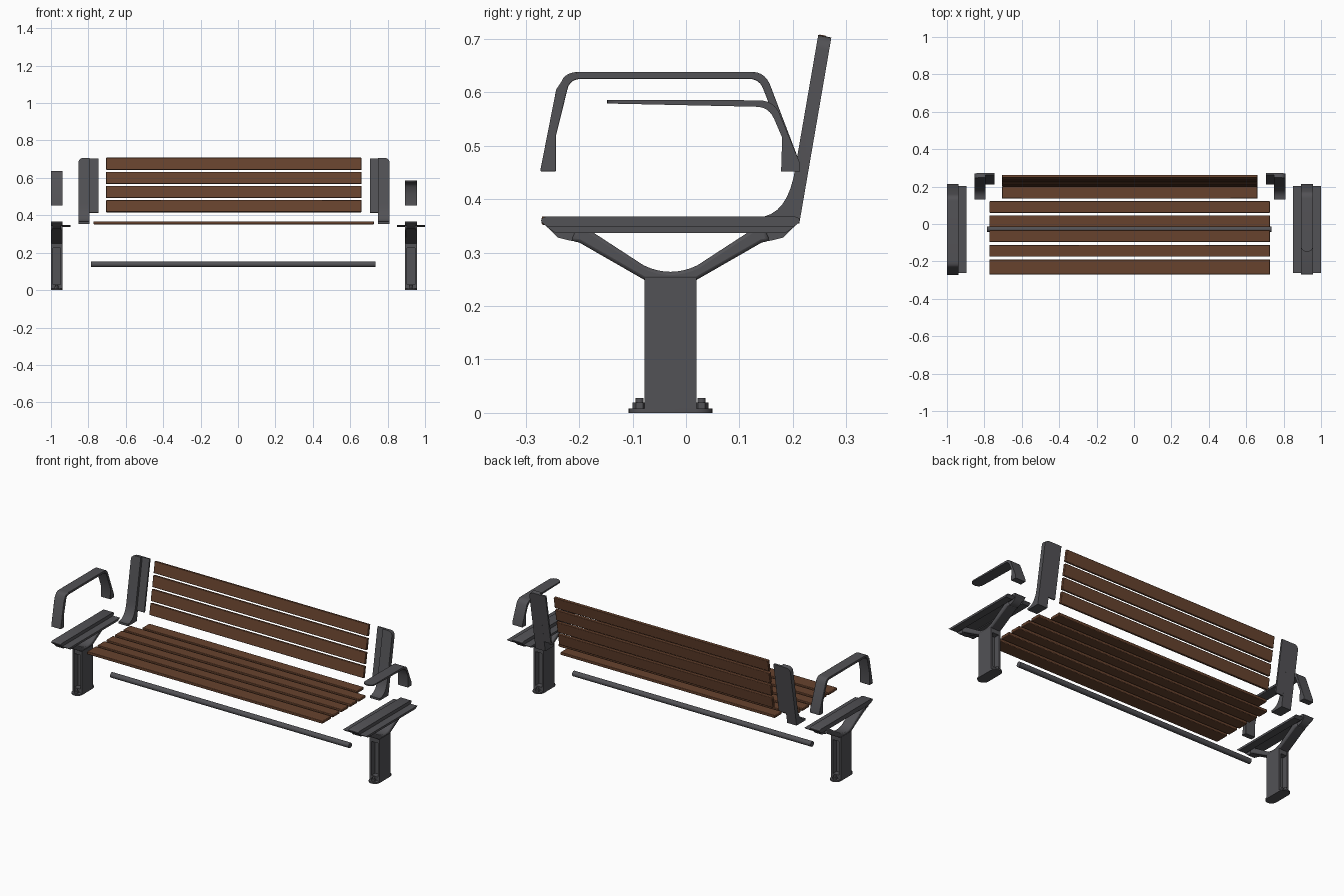
import bpy, bmesh, math
from mathutils import Vector, Matrix

if "Cube" in bpy.data.objects:
    bpy.data.objects.remove(bpy.data.objects["Cube"])

def material(name, rgb):
    m = bpy.data.materials.new(name)
    m.diffuse_color = (*rgb, 1)
    m.use_nodes = True
    m.node_tree.nodes["Principled BSDF"].inputs["Base Color"].default_value = m.diffuse_color
    return m

METAL = material("dark grey metal", (0.085, 0.084, 0.092))
WOOD = material("brown wood", (0.135, 0.055, 0.027))

def finish(bm, name, mat):
    bmesh.ops.recalc_face_normals(bm, faces=bm.faces)
    me = bpy.data.meshes.new(name)
    bm.to_mesh(me)
    bm.free()
    me.materials.append(mat)
    ob = bpy.data.objects.new(name, me)
    bpy.context.collection.objects.link(ob)
    bpy.ops.object.select_all(action='DESELECT')
    ob.select_set(True)
    bpy.context.view_layer.objects.active = ob
    bpy.ops.object.shade_smooth_by_angle(angle=math.radians(35))
    return ob

def add_prism(bm, pts, x0, x1):
    """Extrude a (y, z) outline from x0 to x1."""
    f = bm.faces.new([bm.verts.new((x0, y, z)) for y, z in pts])
    r = bmesh.ops.extrude_face_region(bm, geom=[f])
    vs = [v for v in r['geom'] if isinstance(v, bmesh.types.BMVert)]
    bmesh.ops.translate(bm, vec=(x1 - x0, 0, 0), verts=vs)

def rect(y0, y1, z0, z1):
    return [(y0, z0), (y1, z0), (y1, z1), (y0, z1)]

def add_cyl(bm, c, r, h, n, axis='Z'):
    m = Matrix.Translation(c)
    if axis == 'X':
        m = m @ Matrix.Rotation(math.pi / 2, 4, 'Y')
    bmesh.ops.create_cone(bm, cap_ends=True, segments=n, radius1=r, radius2=r, depth=h, matrix=m)

def curve(a, b, c, n=6):
    """Quadratic curve from a to c pulled towards b."""
    return [tuple((1-t)**2*p + 2*t*(1-t)*q + t*t*s for p, q, s in zip(a, b, c))
            for t in (i / n for i in range(n + 1))]

def prism(name, pts, x0, x1, mat, bevel=0.0):
    bm = bmesh.new()
    add_prism(bm, pts, x0, x1)
    ob = finish(bm, name, mat)
    if bevel:
        b = ob.modifiers.new("soft edges", 'BEVEL')
        b.width, b.segments, b.limit_method = bevel, 2, 'ANGLE'
        b.angle_limit = math.radians(40)
    return ob

# seat slats: the front one is wider, the rear one fits between the back brackets
for i, (y0, y1) in enumerate([(-.27, -.19), (-.175, -.112), (-.096, -.033),
                              (-.017, .046), (.06, .122), (.136, .2)]):
    x0, x1 = (-.705, .66) if i == 5 else (-.773, .727)
    prism(f"seat_slat_{i+1}", rect(y0, y1, .352, .368), x0, x1, WOOD, .003)

# leaning back: u is distance up the lean, w is depth behind the front face
TILT = math.radians(9.8)
def lean(u, w):
    return (.1875 + u*math.sin(TILT) + w*math.cos(TILT),
            .36 + u*math.cos(TILT) - w*math.sin(TILT))

def lean_rect(u0, u1, w0, w1):
    return [lean(u0, w0), lean(u1, w0), lean(u1, w1), lean(u0, w1)]

for i in range(4):
    u = .059 + i * .0765
    prism(f"back_slat_{i+1}", lean_rect(u, u + .065, 0, .016), -.705, .66, WOOD, .003)

# back brackets: post with a curved foot, plus a thin flange behind the slats
def back_bracket(name, outer, inner, tip):
    bm = bmesh.new()
    foot = curve((.132, .366), (.192, .366), lean(.105, 0), 8)
    add_prism(bm, [(.132, .354)] + foot + [lean(.352, 0), lean(.352, .025), (.212, .354)], outer, inner)
    edge = [e for e in bm.edges if all(v.co.z > .65 and abs(v.co.x - outer) < 1e-5 for v in e.verts)]
    bmesh.ops.bevel(bm, geom=edge, offset=.024, segments=5, profile=.5, affect='EDGES')
    add_prism(bm, lean_rect(.058, .352, .015, .025), inner, tip)
    finish(bm, name, METAL)

back_bracket("left_back_bracket", -.853, -.793, -.747)
back_bracket("right_back_bracket", .81, .748, .705)

# tie bar
bm = bmesh.new()
add_cyl(bm, (-.025, -.028, .138), .015, 1.52, 24, 'X')
finish(bm, "tie_bar", METAL)

# leg frames
MID = -.029
def mirror(pts):
    return [(2*MID - y, z) for y, z in reversed(pts)]

def leg(name, x0, x1, sides):
    xm = (x0 + x1) / 2
    # post: two cheeks and a web, open at the front and back
    bm = bmesh.new()
    for a, b in ((x0, x0 + .011), (x1 - .011, x1)):
        add_prism(bm, rect(-.078, .02, .008, .252), a, b)
    add_prism(bm, rect(MID - .015, MID + .015, .008, .25), x0 + .01, x1 - .01)
    for z0, z1 in ((.008, .03), (.225, .252)):
        add_prism(bm, rect(-.076, .018, z0, z1), x0 + .01, x1 - .01)
    finish(bm, name + "_post", METAL)

    # forked arms with a rounded valley
    left = [(-.205, .345), (-.215, .322), (-.2, .319), (-.078, .249)]
    valley = curve((MID - .05, .276), (MID, .252), (MID + .05, .276), 8)
    pts = left + mirror(left) + list(reversed(valley))
    pts[8:8] = [(2*MID + .185, .345)]
    pts.append((-.185, .345))
    # drop repeated points that close the outline
    clean = []
    for p in pts:
        if not clean or math.dist(p, clean[-1]) > .004:
            clean.append(p)
    prism(name + "_arms", clean, x0, x1, METAL, .006)

    # seat rail with rounded tips
    tip = [(-.19, .342), (-.235, .342)] + curve((-.255, .346), (-.285, .362), (-.26, .368), 6)
    prism(name + "_seat_rail", list(reversed(tip + mirror(tip))), x0, x1, METAL)
    end = [(-.215, .322), (-.24, .328), (-.262, .35), (-.19, .35), (-.19, .322)]
    for s, e in (("front", end), ("rear", mirror(end))):
        prism(f"{name}_{s}_lug", e, x0 + .008, x1 - .008, METAL)

    # low flanges that carry the slats
    for s in sides:
        xa = x0 if s < 0 else x1
        prism(f"{name}_flange_{'left' if s < 0 else 'right'}",
              [(-.262, .349), (-.245, .337), (.187, .337), (.204, .349)],
              xa, xa + s * .043, METAL)

    # rounded base plate with bolts
    bm = bmesh.new()
    r = (x1 - x0) / 2
    ring = [(xm + r*math.cos(a), .05 - r + r*math.sin(a)) for a in [math.pi*i/10 for i in range(11)]]
    ring += [(2*xm - x, 2*MID - y) for x, y in ring]
    f = bm.faces.new([bm.verts.new((x, y, 0)) for x, y in ring])
    g = bmesh.ops.extrude_face_region(bm, geom=[f])
    bmesh.ops.translate(bm, vec=(0, 0, .008), verts=[v for v in g['geom'] if isinstance(v, bmesh.types.BMVert)])
    for y in (MID - .058, MID + .058):
        add_cyl(bm, (xm, y, .013), .013, .012, 6)
        add_cyl(bm, (xm, y, .018), .0075, .02, 16)
    finish(bm, name + "_base", METAL)

leg("left_leg", -1, -.938, [1])
leg("right_leg", .893, .957, [-1, 1])

# armrests: full loop on the left, open-ended on the right
rear_foot = [(.213, .452), (.178, .452), (.18, .515)]
loop = ([(-.273, .452), (-.243, .605)] + curve((-.233, .62), (-.227, .638), (-.2, .638))
        + curve((.125, .638), (.15, .638), (.16, .607)) + [(.213, .468)] + rear_foot
        + curve((.145, .605), (.138, .625), (.118, .625))
        + curve((-.195, .625), (-.218, .625), (-.222, .605)) + [(-.243, .52), (-.243, .452)])
prism("left_armrest", loop, -1, -.938, METAL, .002)

open_arm = ([(-.148, .586)] + curve((.135, .585), (.165, .585), (.175, .56))
            + [(.213, .468)] + rear_foot
            + curve((.165, .55), (.155, .573), (.13, .573)) + [(-.148, .579)])
bm = bmesh.new()
add_prism(bm, open_arm, .893, .957)
tips = [e for e in bm.edges if all(v.co.y < -.14 for v in e.verts)
        and abs(e.verts[0].co.x - e.verts[1].co.x) < 1e-5]
bmesh.ops.bevel(bm, geom=tips, offset=.028, segments=5, profile=.5, affect='EDGES')
finish(bm, "right_armrest", METAL)
